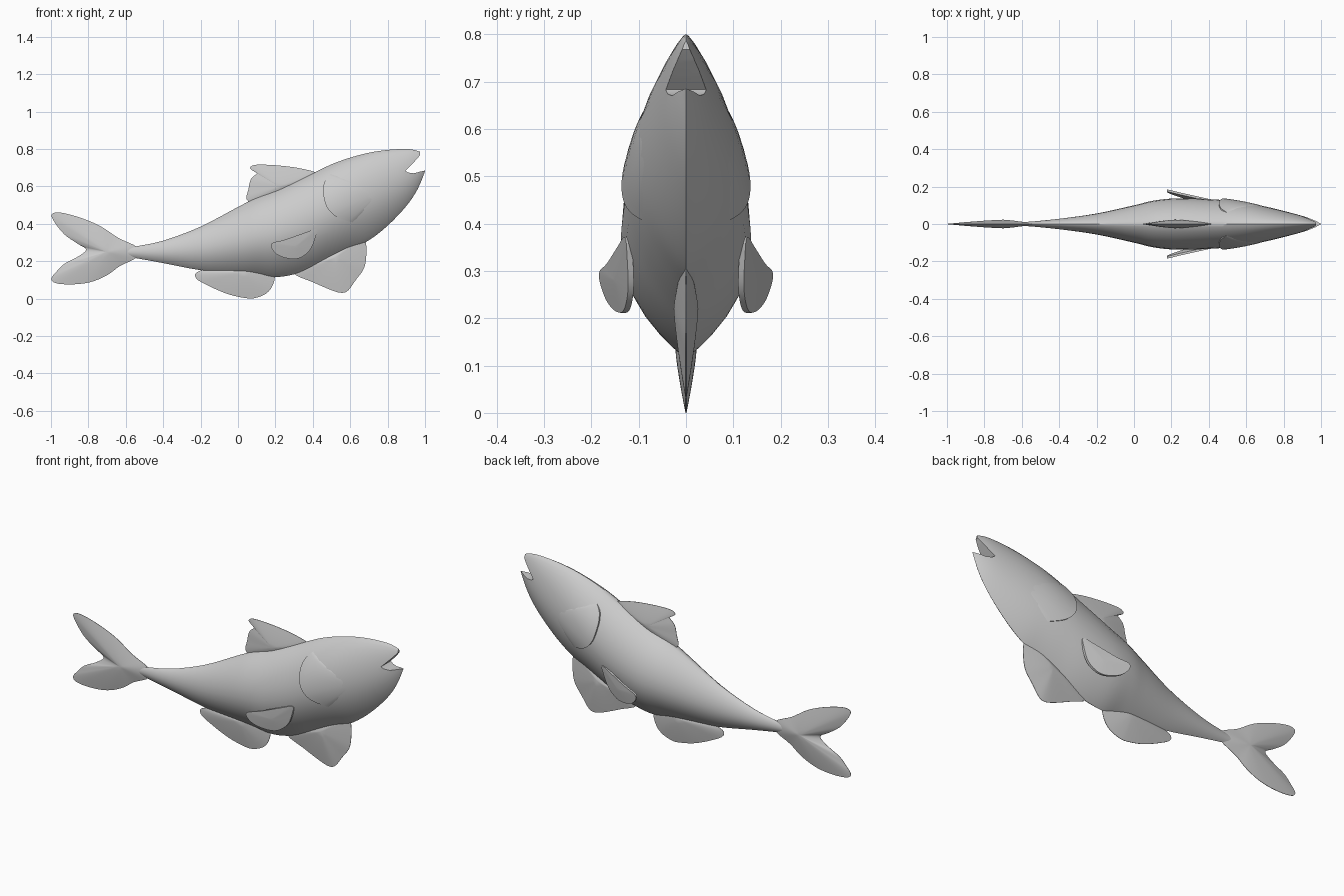
import bpy, bmesh, math

if "Cube" in bpy.data.objects:
    bpy.data.objects.remove(bpy.data.objects["Cube"])


def spline(pts, steps, closed=False):
    """Catmull-Rom curve through points of any dimension."""
    n, out = len(pts), []
    for i in range(n if closed else n - 1):
        if closed:
            a, b, c, d = (pts[(i + k) % n] for k in (-1, 0, 1, 2))
        else:
            a, b, c, d = (pts[min(max(i + k, 0), n - 1)] for k in (-1, 0, 1, 2))
        for j in range(steps):
            t = j / steps
            out.append(tuple(0.5 * (2*q + (r - p)*t + (2*p - 5*q + 4*r - s)*t*t
                                    + (3*q - p - 3*r + s)*t**3)
                             for p, q, r, s in zip(a, b, c, d)))
    return out if closed else out + [tuple(pts[-1])]


def make(name, verts, faces):
    me = bpy.data.meshes.new(name)
    me.from_pydata(verts, [], faces)
    bm = bmesh.new()
    bm.from_mesh(me)
    bmesh.ops.remove_doubles(bm, verts=bm.verts, dist=1e-5)
    bmesh.ops.recalc_face_normals(bm, faces=bm.faces)
    bm.to_mesh(me)
    bm.free()
    ob = bpy.data.objects.new(name, me)
    bpy.context.collection.objects.link(ob)
    return ob


def activate(ob):
    bpy.ops.object.select_all(action='DESELECT')
    ob.select_set(True)
    bpy.context.view_layer.objects.active = ob


def smooth(ob, angle=40):
    activate(ob)
    bpy.ops.object.shade_smooth_by_angle(angle=math.radians(angle))


def mirror_y(ob):
    m = ob.modifiers.new("mirror", 'MIRROR')
    m.use_axis = (False, True, False)


# Body stations: x, belly z, back z, half width
rows = spline([(-0.62, .225, .27, .010), (-0.55, .217, .279, .013), (-0.4, .19, .31, .028),
               (-0.2, .152, .385, .056), (0, .132, .49, .100), (0.1, .125, .54, .124),
               (0.2, .115, .58, .136), (0.3, .13, .625, .137), (0.4, .163, .67, .133),
               (0.5, .212, .718, .126), (0.6, .262, .754, .114), (0.7, .312, .78, .094),
               (0.8, .39, .795, .070), (0.9, .495, .80, .043), (0.96, .585, .79, .022),
               (1.0, .68, .77, .004)], 4)


def width_at(row, z):
    _, lo, hi, w = row
    s = (2*z - lo - hi) / (hi - lo)
    return w * max(0, 1 - s*s) ** (0.7 if s > 0 else 0.95)


def body_y(x, z):
    for a, b in zip(rows, rows[1:]):
        if a[0] <= x <= b[0]:
            t = (x - a[0]) / (b[0] - a[0])
            return width_at([p + (q - p)*t for p, q in zip(a, b)], z)
    return 0


# Body loft
N = 14
verts, faces = [], []
for r in rows:
    zs = [(r[1] + r[2])/2 - (r[2] - r[1])/2 * math.cos(math.pi*k/N) for k in range(N + 1)]
    verts += [(r[0], -width_at(r, z), z) for z in zs]
    verts += [(r[0], width_at(r, z), z) for z in zs[-2:0:-1]]
M = 2*N
for i in range(len(rows) - 1):
    faces += [(i*M + k, i*M + (k+1) % M, (i+1)*M + (k+1) % M, (i+1)*M + k) for k in range(M)]
faces += [tuple(range(M)), tuple(range(len(verts) - M, len(verts)))]
body = make("body", verts, faces)

# Open mouth cut
mouth = [(.895, .683), (.91, .674), (.94, .67), (.97, .678), (1.0, .685), (1.1, .70), (1.1, .85),
         (.965, .85), (.972, .785), (.974, .768), (.955, .745), (.92, .708)]
n = len(mouth)
cutter = make("mouth_cutter", [(x, y, z) for y in (-.2, .2) for x, z in mouth],
              [tuple(range(n)), tuple(range(n, 2*n))]
              + [(i, (i+1) % n, n + (i+1) % n, n + i) for i in range(n)])
cutter.hide_render = True
m = body.modifiers.new("mouth", 'BOOLEAN')
m.operation, m.solver, m.object = 'DIFFERENCE', 'EXACT', cutter
activate(body)
bpy.ops.object.modifier_apply(modifier=m.name)
bpy.data.objects.remove(cutter)
smooth(body)

# Gill covers: raised edge fading into the head
arc = spline([(.50, .67), (.465, .63), (.455, .57), (.475, .49), (.53, .435), (.62, .405)], 5)
V = 8
verts, faces = [], []
for i, (x, z) in enumerate(arc):
    fade = math.sin(math.pi * i / (len(arc) - 1)) ** 0.5 if 0 < i < len(arc) - 1 else 0
    verts.append((x, -(body_y(x, z) - .006), z))
    for k in range(V + 1):
        v = k / V
        px, pz = x + (.76 - x)*v, z + (.56 - z)*v
        verts.append((px, -(body_y(px, pz) + .013*(1 - v)*fade - .003), pz))
R = V + 2
for i in range(len(arc) - 1):
    faces += [(i*R + k, i*R + k + 1, (i+1)*R + k + 1, (i+1)*R + k) for k in range(R - 1)]
gill = make("gill_cover", verts, faces)
mirror_y(gill)
smooth(gill)


def fin(name, outline, centre, half, edge=0.001, y_of=lambda x, z: 0, rings=6, power=1.3):
    """Lens-shaped fin: rings shrink from the outline to the centre as it thickens."""
    pts = spline(outline, 4, True)
    n = len(pts)
    levels = [(1 - k/rings, side) for side, ks in ((-1, range(rings, -1, -1)), (1, range(rings + 1)))
              for k in ks]
    verts, faces = [], []
    for r, side in levels:
        for px, pz in pts:
            x, z = (c + (p - c)*r for p, c in ((px, centre[0]), (pz, centre[1])))
            verts.append((x, y_of(x, z) + side*(edge + half*(1 - r**power)), z))
    for i in range(len(levels) - 1):
        faces += [(i*n + k, i*n + (k+1) % n, (i+1)*n + (k+1) % n, (i+1)*n + k) for k in range(n)]
    ob = make(name, verts, faces)
    smooth(ob, 50)
    return ob


# Forked tail
fin("tail_fin", [(-.54, .275), (-.64, .325), (-.74, .39), (-.85, .435), (-.95, .46), (-.995, .452),
                 (-.985, .415), (-.93, .345), (-.86, .295), (-.812, .262), (-.86, .222), (-.93, .185),
                 (-.97, .145), (-.998, .108), (-.975, .083), (-.89, .076), (-.79, .088),
                 (-.70, .125), (-.63, .175), (-.54, .222)], (-.70, .25), .022)
# Dorsal fin
fin("dorsal_fin", [(.43, .665), (.33, .697), (.2, .713), (.1, .716), (.068, .705), (.07, .69),
                   (.105, .676), (.07, .64), (.057, .59), (.055, .52), (.2, .52), (.38, .61)],
    (.22, .60), .022)
# Belly fins
fin("pelvic_fin", [(.30, .135), (.40, .088), (.50, .045), (.555, .031), (.59, .045), (.63, .10),
                   (.67, .155), (.684, .21), (.685, .29), (.66, .34), (.5, .27), (.36, .19)],
    (.52, .22), .025)
fin("anal_fin", [(-.20, .15), (-.225, .11), (-.15, .065), (-.05, .023), (.04, .003), (.09, .003),
                 (.15, .027), (.185, .07), (.195, .13), (.15, .18), (0, .18)], (.03, .14), .022)
# Side fins, angled out towards the rear
side = fin("pectoral_fin", [(.42, .372), (.35, .35), (.25, .315), (.185, .298), (.178, .272),
                            (.21, .235), (.27, .214), (.33, .217), (.385, .26), (.415, .33)],
           (.31, .28), .004, .006, lambda x, z: -(.178 - .275*(x - .18) + .146*(z - .295)))
mirror_y(side)
